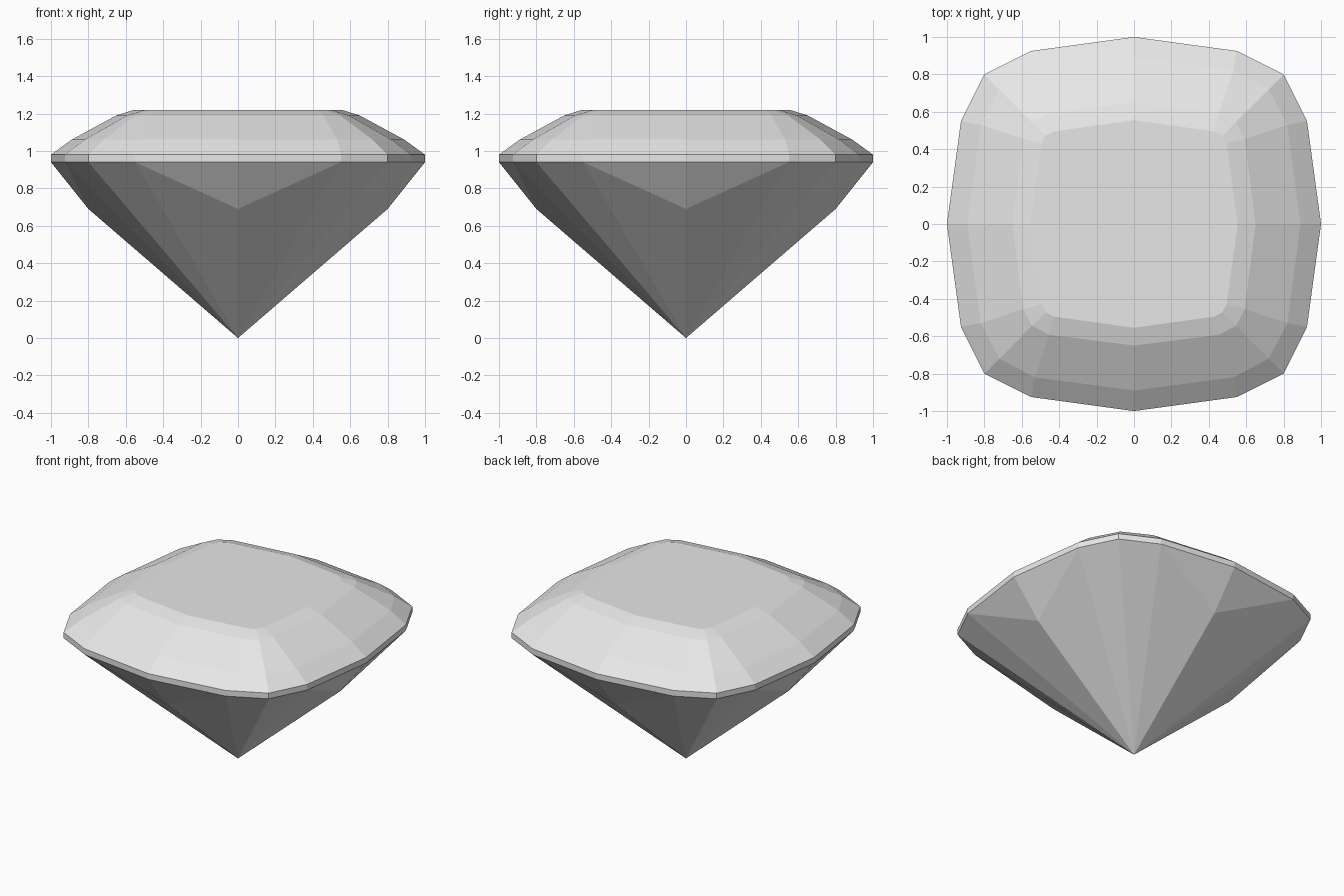
import bpy
import bmesh

if "Cube" in bpy.data.objects:
    bpy.data.objects.remove(bpy.data.objects["Cube"], do_unlink=True)

grey = bpy.data.materials.new("pale_grey")
grey.use_nodes = True
colour = (0.8, 0.8, 0.8, 1)
grey.diffuse_color = colour
grey.node_tree.nodes["Principled BSDF"].inputs["Base Color"].default_value = colour


def cushion_ring(bm, z, side, shoulder, corner):
    """Sixteen-point cushion outline made by turning one quarter four times."""
    p, q = shoulder
    quarter = [(side, 0), (p, q), (corner, corner), (q, p)]
    verts = []
    for _ in range(4):
        verts += [bm.verts.new((x, y, z)) for x, y in quarter]
        quarter = [(-y, x) for x, y in quarter]
    return verts


def bridge(bm, low, high):
    n = len(low)
    for i in range(n):
        j = (i + 1) % n
        bm.faces.new((low[i], low[j], high[j], high[i]))


bm = bmesh.new()

# Girdle band, then crown facets up to the flat table
girdle = (1.0, (0.925, 0.55), 0.8)
rings = [
    cushion_ring(bm, 0.94, *girdle),
    cushion_ring(bm, 0.98, *girdle),
    cushion_ring(bm, 1.06, 0.89, (0.82, 0.53), 0.72),
    cushion_ring(bm, 1.19, 0.65, (0.592, 0.455), 0.545),
    cushion_ring(bm, 1.22, 0.555, (0.495, 0.43), 0.472),
]
for low, high in zip(rings, rings[1:]):
    bridge(bm, low, high)
bm.faces.new(rings[-1])

# Pavilion: a kite point under each side, long facets down to the culet
base = rings[0]
culet = bm.verts.new((0, 0, 0))
for k in range(4):
    mid = 4 * k
    before, side, after, corner, last = (base[(mid + d) % 16] for d in (-1, 0, 1, 2, 3))
    kite = bm.verts.new((side.co.x * 0.8, side.co.y * 0.8, 0.69))
    for tri in ((before, kite, side), (side, kite, after),
                (before, culet, kite), (kite, culet, after),
                (after, culet, corner), (corner, culet, last)):
        bm.faces.new(tri)

bmesh.ops.recalc_face_normals(bm, faces=bm.faces)
mesh = bpy.data.meshes.new("cushion_gem")
bm.to_mesh(mesh)
bm.free()
mesh.materials.append(grey)
bpy.context.collection.objects.link(bpy.data.objects.new("cushion_gem", mesh))
